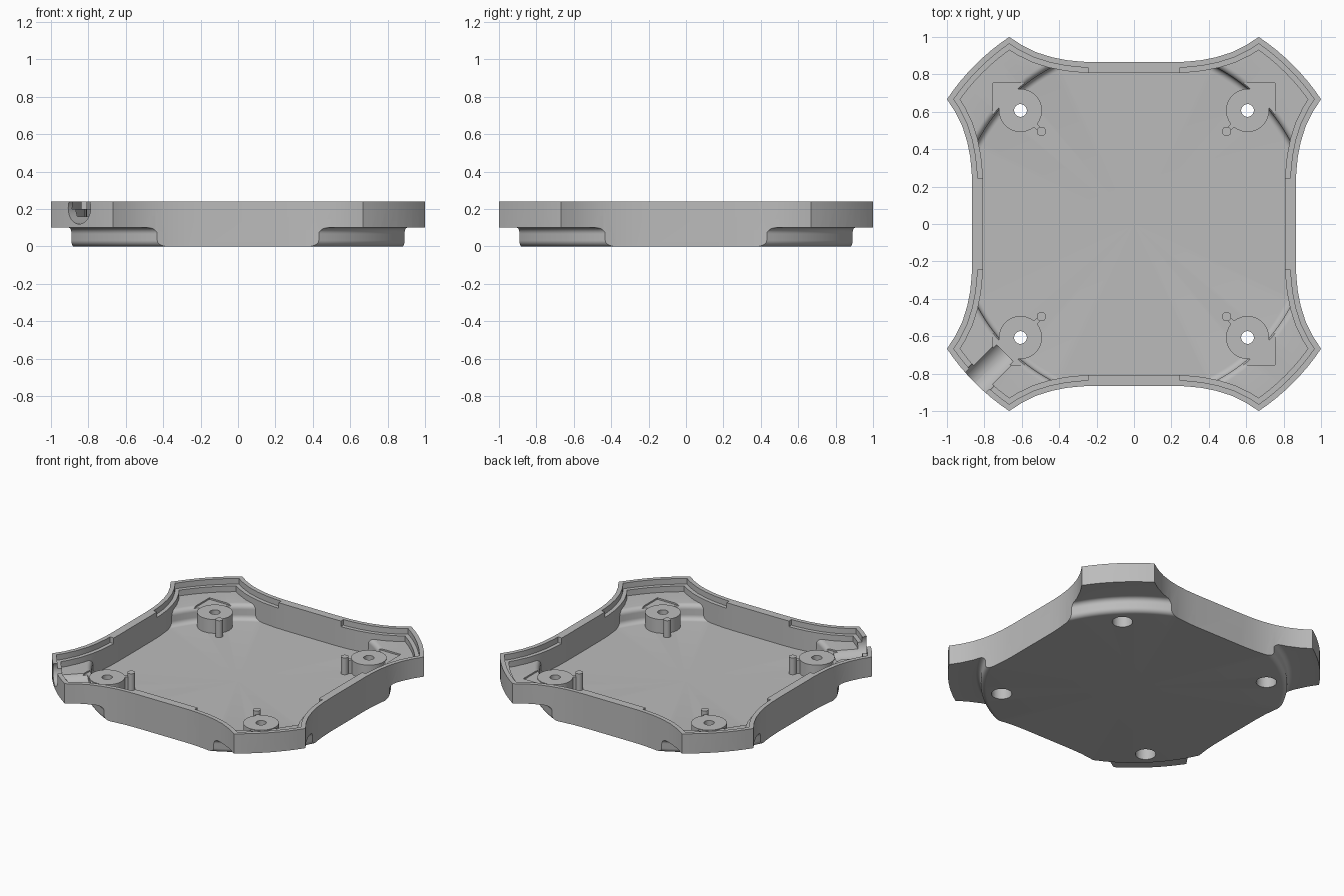
import bpy, bmesh, math
from mathutils import Vector, Matrix

old = bpy.data.objects.get("Cube")
if old:
    bpy.data.objects.remove(old, do_unlink=True)

grey = bpy.data.materials.new("plain_grey")
grey.use_nodes = True
COLOUR = (0.5, 0.5, 0.5, 1)
grey.diffuse_color = COLOUR
grey.node_tree.nodes["Principled BSDF"].inputs["Base Color"].default_value = COLOUR


def make(name, bm):
    bmesh.ops.recalc_face_normals(bm, faces=bm.faces)
    mesh = bpy.data.meshes.new(name)
    bm.to_mesh(mesh)
    bm.free()
    mesh.materials.append(grey)
    ob = bpy.data.objects.new(name, mesh)
    bpy.context.scene.collection.objects.link(ob)
    return ob


def prism(name, pts, z0, z1):
    bm = bmesh.new()
    face = bm.faces.new([bm.verts.new((p.x, p.y, z0)) for p in pts])
    ext = bmesh.ops.extrude_face_region(bm, geom=[face])["geom"]
    verts = [v for v in ext if isinstance(v, bmesh.types.BMVert)]
    bmesh.ops.translate(bm, verts=verts, vec=(0, 0, z1 - z0))
    return make(name, bm)


def revolve(name, profile, steps=128):
    bm = bmesh.new()
    vs = [bm.verts.new((r, 0, z)) for r, z in profile]
    edges = [bm.edges.new(pair) for pair in zip(vs, vs[1:])]
    bmesh.ops.spin(bm, geom=vs + edges, cent=(0, 0, 0), axis=(0, 0, 1),
                   angle=math.tau, steps=steps)
    bmesh.ops.remove_doubles(bm, verts=bm.verts, dist=1e-4)
    return make(name, bm)


def box(name, size, centre, turn=0):
    bm = bmesh.new()
    mat = Matrix.Translation(centre) @ Matrix.Rotation(turn, 4, "Z") @ Matrix.Diagonal((*size, 1))
    bmesh.ops.create_cube(bm, size=1, matrix=mat)
    return make(name, bm)


def cylinder(name, radius, z0, z1, x, y, sides=40):
    bm = bmesh.new()
    bmesh.ops.create_cone(bm, cap_ends=True, segments=sides, radius1=radius, radius2=radius,
                          depth=z1 - z0, matrix=Matrix.Translation((x, y, (z0 + z1) / 2)))
    return make(name, bm)


def combine(ob, other, how="DIFFERENCE", keep=False):
    mod = ob.modifiers.new("cut", "BOOLEAN")
    mod.operation, mod.object, mod.solver = how, other, "EXACT"
    graph = bpy.context.evaluated_depsgraph_get()
    graph.update()
    mesh = bpy.data.meshes.new_from_object(ob.evaluated_get(graph))
    ob.modifiers.clear()
    ob.data = mesh
    if not keep:
        bpy.data.objects.remove(other, do_unlink=True)


# Outline: concave sides joined by slightly bowed corners
def outline(inset):
    half = [(0.2, 0.865), (0.28, 0.868), (0.36, 0.876), (0.44, 0.892),
            (0.52, 0.917), (0.6, 0.956), (0.667, 1.0)]
    quarter = [Vector((x, -y)) for x, y in reversed(half)]
    quarter = [Vector((-p.x, p.y)) for p in quarter] + quarter[::-1]
    radius, start = math.hypot(0.667, 1), math.atan2(-1, 0.667)
    span = math.atan2(-0.667, 1) - start
    quarter += [Vector((math.cos(a), math.sin(a))) * radius
                for a in (start + span * i / 8 for i in range(1, 8))]
    pts = []
    for k in range(4):
        pts += [Matrix.Rotation(k * math.pi / 2, 2) @ p for p in quarter]
    result = []
    for i, p in enumerate(pts):
        a = (p - pts[i - 1]).normalized()
        b = (pts[(i + 1) % len(pts)] - p).normalized()
        na, nb = Vector((-a.y, a.x)), Vector((-b.y, b.x))
        result.append(p + (na + nb) * inset / (1 + na.dot(nb)))
    return result


# Rounded step from the floor up to the corner shelves
def stepped(name, r_floor, z_floor, height):
    f = 0.033
    prof = [(0, z_floor)]
    for i in range(7):
        a = math.pi / 2 * i / 6
        prof.append((r_floor + f * math.sin(a), z_floor + f * (1 - math.cos(a))))
    for i in range(7):
        a = math.pi / 2 * i / 6
        prof.append((r_floor + f * (2 - math.cos(a)), z_floor + height - f * (1 - math.sin(a))))
    prof += [(1.4, z_floor + height), (1.4, 0.4), (0, 0.4)]
    return revolve(name, prof)


FLOOR, SHELF, TOP = 0.055, 0.1, 0.24
tray = prism("tray_body", outline(0), 0, TOP)
combine(tray, stepped("outer_step", 0.957, 0, SHELF), "INTERSECT")
cavity = prism("cavity", outline(0.058), 0.02, 0.35)
combine(cavity, stepped("inner_step", 0.912, FLOOR, SHELF + 0.004), "INTERSECT")
combine(tray, cavity)

# Rim ledge, only around the corners
ledge = prism("ledge", outline(0.03), 0.2, 0.3)
for size in ((0.49, 3, 1), (3, 0.49, 1)):
    combine(ledge, box("gap", size, (0, 0, 0.2)))
combine(tray, ledge)

# Round cable port through one corner
bm = bmesh.new()
inner, outer = Vector((-0.69, -0.69, 0.205)), Vector((-0.95, -0.95, 0.205))
turn = (outer - inner).to_track_quat("Z", "Y").to_matrix().to_4x4()
bmesh.ops.create_cone(bm, cap_ends=True, segments=40, radius1=0.085, radius2=0.085,
                      depth=(outer - inner).length,
                      matrix=Matrix.Translation((inner + outer) / 2) @ turn)
combine(tray, make("port", bm))

# Screw bosses, each with a locating pin, a rib and a countersunk hole
C, P = 0.607, 0.495
for sx, side in ((1, "left"), (-1, "right")):
    for sy, end in ((1, "back"), (-1, "front")):
        tag = f"_{end}_{side}"
        x, y = sx * C, sy * C
        combine(tray, box("pocket", (0.296, 0.296, 0.2), (x, y, 0.248)))
        boss = cylinder("screw_boss" + tag, 0.115, 0.03, 0.153, x, y)
        hole = cylinder("hole", 0.034, -0.1, 0.3, x, y)
        recess = cylinder("recess", 0.066, -0.1, 0.1, x, y)
        for part in (tray, boss):
            combine(part, hole, keep=True)
            combine(part, recess, keep=True)
        for cutter in (hole, recess):
            bpy.data.objects.remove(cutter, do_unlink=True)
        cylinder("pin" + tag, 0.025, 0.04, 0.175, sx * P, sy * P, 24)
        box("rib" + tag, (0.09, 0.024, 0.105), (sx * 0.515, sy * 0.515, 0.0975),
            math.atan2(sy, sx))

# Smooth curved walls, keep hard edges
bpy.ops.object.select_all(action="DESELECT")
for ob in bpy.context.scene.objects:
    if ob.type == "MESH":
        ob.select_set(True)
        bpy.context.view_layer.objects.active = ob
bpy.ops.object.shade_smooth_by_angle(angle=math.radians(30))
